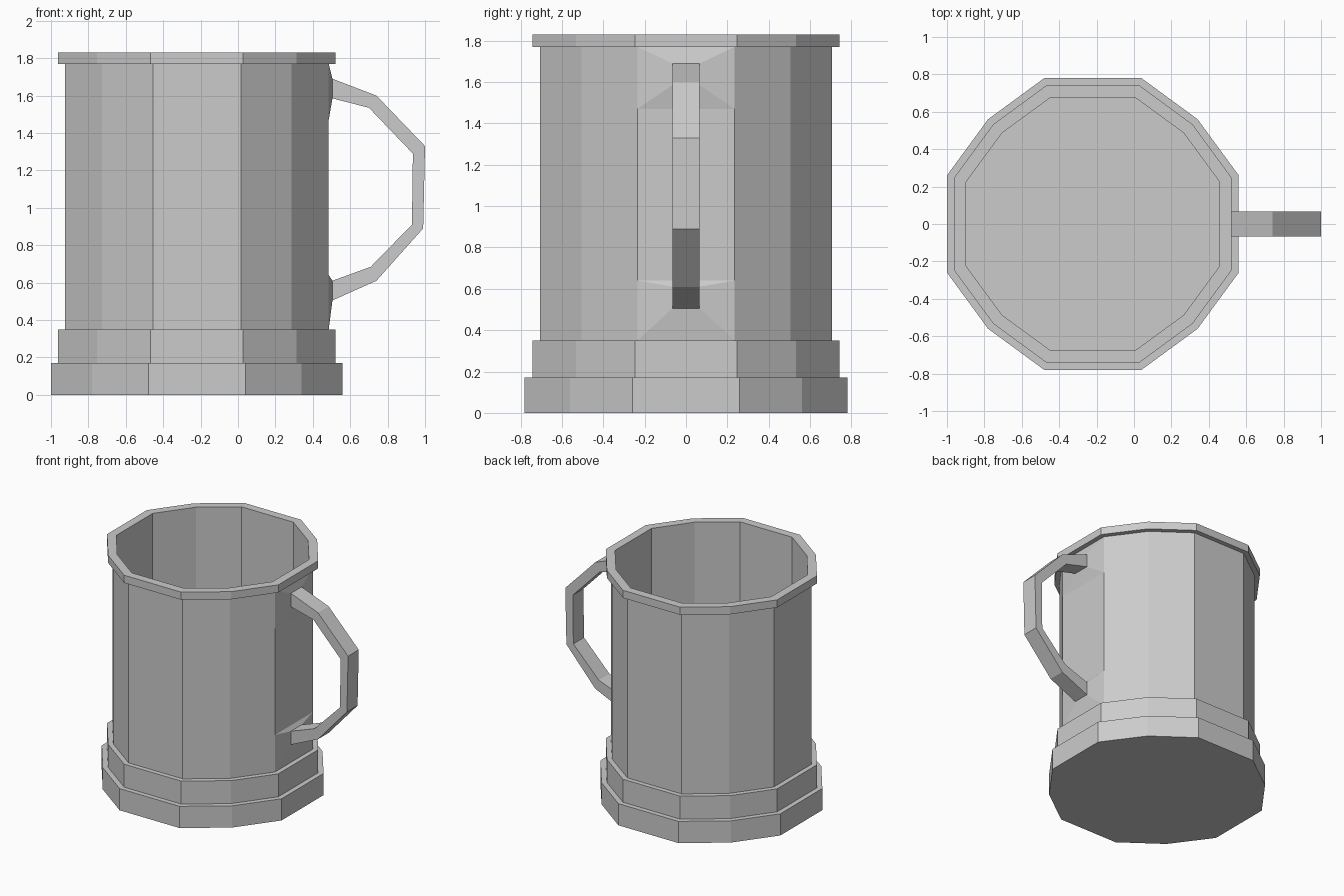
import bpy
import bmesh
from mathutils import Vector, Matrix

if "Cube" in bpy.data.objects:
    bpy.data.objects.remove(bpy.data.objects["Cube"])

grey = bpy.data.materials.new("plain_grey")
grey.use_nodes = True
colour = (0.6, 0.6, 0.6, 1)
grey.diffuse_color = colour
grey.node_tree.nodes["Principled BSDF"].inputs["Base Color"].default_value = colour

CENTRE_X = -0.22
HALF_WIDTH = 0.066


def finish(bm, name):
    mesh = bpy.data.meshes.new(name)
    bmesh.ops.recalc_face_normals(bm, faces=bm.faces)
    bm.to_mesh(mesh)
    bm.free()
    mesh.materials.append(grey)
    obj = bpy.data.objects.new(name, mesh)
    bpy.context.collection.objects.link(obj)


def ring(bm, size, z):
    """Twelve-sided outline: one wide flat and two narrow ones per quarter."""
    verts = []
    for quarter in range(4):
        turn = Matrix.Rotation(quarter * 1.5707963, 3, 'Z')
        for x, y in ((1, -.333), (1, .333), (.718, .718)):
            p = turn @ Vector((x * size, y * size, 0))
            verts.append(bm.verts.new((p.x + CENTRE_X, p.y, z)))
    return verts


def loft(bm, rings):
    """Skin consecutive rings and return the faces band by band."""
    bands = []
    for a, b in zip(rings, rings[1:]):
        n = len(a)
        bands.append([bm.faces.new((a[i], a[(i + 1) % n], b[(i + 1) % n], b[i]))
                      for i in range(n)])
    return bands


# Mug: stepped base, body, rim and hollow inside
profile = [(.78, 0), (.78, .17), (.742, .17), (.742, .35), (.705, .35),
           (.705, .64), (.705, 1.47), (.705, 1.77), (.742, 1.77),
           (.742, 1.83), (.677, 1.83), (.677, .17)]
bm = bmesh.new()
rings = [ring(bm, size, z) for size, z in profile]
bands = loft(bm, rings)
bm.faces.new(rings[0][::-1])
bm.faces.new(rings[-1])

# Raised mounts where the handle meets the body
for band, low, high in ((4, .505, .61), (6, 1.585, 1.69)):
    face = bands[band][0]
    bmesh.ops.inset_individual(bm, faces=[face], thickness=.05)
    middle = face.calc_center_median()
    for v in face.verts:
        v.co = (.505, HALF_WIDTH if v.co.y > 0 else -HALF_WIDTH,
                high if v.co.z > middle.z else low)
    bm.faces.remove(face)
# Leave the plain body panels undivided
seam = [e for e in bm.edges if len(e.link_faces) == 2
        and all(abs(v.co.z - z) < .001 for v in e.verts for z in [e.verts[0].co.z])
        and min(abs(e.verts[0].co.z - .64), abs(e.verts[0].co.z - 1.47)) < .001
        and e.verts[0].co.x + e.verts[1].co.x < .9]
bmesh.ops.dissolve_edges(bm, edges=seam, use_verts=False)
finish(bm, "mug_body")

# Handle: square section swept through paired outer and inner points
outer = [(.505, 1.69), (.74, 1.60), (1.0, 1.33), (.99, .89), (.74, .61), (.505, .505)]
inner = [(.505, 1.585), (.70, 1.535), (.935, 1.29), (.93, .91), (.71, .685), (.505, .61)]
bm = bmesh.new()
sections = []
for o, i in zip(outer, inner):
    corners = ((o, -1), (o, 1), (i, 1), (i, -1))
    sections.append([bm.verts.new((p[0], s * HALF_WIDTH, p[1])) for p, s in corners])
loft(bm, sections)
finish(bm, "handle")
